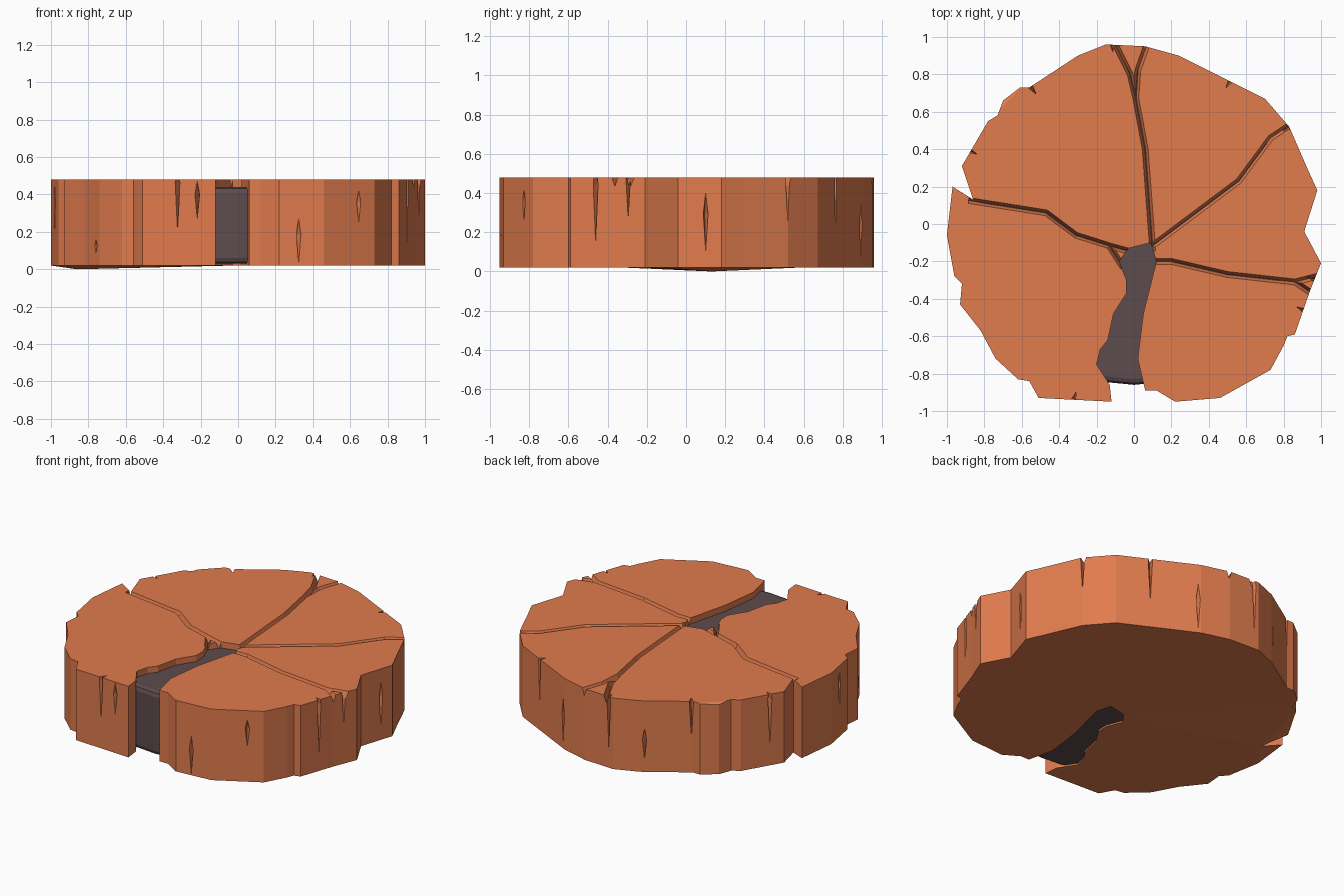
import bpy, bmesh, math
from mathutils import Vector

if "Cube" in bpy.data.objects:
    bpy.data.objects.remove(bpy.data.objects["Cube"])

TOP, BOTTOM = 0.48, 0.02

def material(name, color):
    m = bpy.data.materials.new(name)
    m.diffuse_color = (*color, 1)
    m.use_nodes = True
    m.node_tree.nodes["Principled BSDF"].inputs["Base Color"].default_value = m.diffuse_color
    return m

def make_object(name, bm, mat=None):
    bmesh.ops.recalc_face_normals(bm, faces=bm.faces)
    me = bpy.data.meshes.new(name)
    bm.to_mesh(me)
    bm.free()
    ob = bpy.data.objects.new(name, me)
    bpy.context.collection.objects.link(ob)
    if mat:
        me.materials.append(mat)
    return ob

def hull(bm, points):
    verts = [bm.verts.new(p) for p in points]
    bmesh.ops.convex_hull(bm, input=verts)

orange = material("orange_rock", (0.75, 0.2, 0.075))
dark = material("dark_core", (0.11, 0.07, 0.075))

# Rock outline, anticlockwise from the right side of the front gap
rim = [(0.06, -0.89), (0.12, -0.89), (0.22, -0.95), (0.46, -0.93), (0.73, -0.78),
       (0.80, -0.65), (0.82, -0.60), (0.86, -0.59), (0.94, -0.36), (1.0, -0.21),
       (0.91, -0.04), (0.98, 0.18), (0.93, 0.29), (0.83, 0.52), (0.70, 0.67),
       (0.24, 0.90), (0.06, 0.95), (-0.15, 0.96), (-0.30, 0.90), (-0.56, 0.73),
       (-0.61, 0.73), (-0.70, 0.66), (-0.73, 0.58), (-0.78, 0.55), (-0.92, 0.31),
       (-0.86, 0.13), (-0.97, 0.20), (-1.0, -0.06), (-0.96, -0.28), (-0.92, -0.32),
       (-0.93, -0.43), (-0.82, -0.57), (-0.74, -0.72), (-0.62, -0.83),
       (-0.56, -0.84), (-0.51, -0.93), (-0.12, -0.95)]
gap = [(-0.13, -0.86), (-0.20, -0.75), (-0.18, -0.67), (-0.14, -0.62), (-0.11, -0.48),
       (-0.04, -0.37), (-0.04, -0.30), (-0.08, -0.20), (-0.03, -0.13), (0.09, -0.10),
       (0.12, -0.20), (0.10, -0.28), (0.05, -0.48), (0.02, -0.72), (0.05, -0.85)]

# Rock slab, with one underside corner dipping to the ground
bm = bmesh.new()
outline = rim + gap
n = len(outline)
low = [bm.verts.new((x, y, 0.0 if (x, y) == (-0.86, 0.13) else BOTTOM)) for x, y in outline]
high = [bm.verts.new((x, y, TOP)) for x, y in outline]
bm.faces.new(high)
base = bm.faces.new(low[::-1])
for i in range(n):
    j = (i + 1) % n
    bm.faces.new((low[i], low[j], high[j], high[i]))
bmesh.ops.triangulate(bm, faces=[base])
slab = make_object("rock_slab", bm, orange)

# Cutter: V-shaped grooves across the top
cut = bmesh.new()
cracks = [
    [(0.10, -0.14), (0.06, 0.40), (0.01, 0.67), (-0.02, 0.80), (-0.115, 0.99)],
    [(0.01, 0.67), (0.02, 0.82), (0.08, 0.99)],
    [(0.08, -0.13), (0.56, 0.23), (0.73, 0.46), (0.88, 0.56)],
    [(0.08, -0.20), (0.20, -0.20), (0.50, -0.27), (0.86, -0.31), (1.02, -0.27)],
    [(0.86, -0.31), (0.98, -0.39)],
    [(-0.01, -0.15), (-0.12, -0.12), (-0.31, -0.06), (-0.47, 0.06), (-0.88, 0.125)],
    [(-0.13, -0.12), (-0.06, -0.23)],
]
W, DEPTH = 0.016, 0.045
for path in cracks:
    for a, b in zip(path, path[1:]):
        a, b = Vector((*a, 0)), Vector((*b, 0))
        d = (b - a).normalized()
        side = Vector((-d.y, d.x, 0)) * W
        pts = []
        for p in (a - d * 0.004, b + d * 0.004):
            for s in (-1.2, 1.2):
                pts.append(p + side * s + Vector((0, 0, TOP + 0.01)))
            pts.append(p + Vector((0, 0, TOP - DEPTH)))
        hull(cut, pts)

# Cutter: slim upright splits around the wall
def rim_point(angle):
    d = Vector((math.cos(angle), math.sin(angle)))
    best = 0.9
    for p, q in zip(rim, rim[1:]):
        p, e = Vector(p), Vector(q) - Vector(p)
        den = d.x * e.y - d.y * e.x
        if abs(den) > 1e-6:
            t = (p.x * e.y - p.y * e.x) / den
            u = (p.x * d.y - p.y * d.x) / den
            if t > 0 and 0 <= u <= 1:
                best = t
    return Vector((d.x * best, d.y * best, 0)), Vector((d.x, d.y, 0))

splits = [(-109, 0.20, 0.6), (-103, 0.27, 0.47), (-71, 0.03, 0.27), (-52, 0.25, 0.42),
          (-138, 0.08, 0.16), (-27, 0.14, 0.6), (-17, 0.27, 0.6), (6, 0.10, 0.40),
          (32, 0.26, 0.6), (56, 0.2, 0.6), (74, 0.05, 0.35), (97, 0.15, 0.6),
          (110, 0.1, 0.3), (127, 0.25, 0.6), (156, 0.15, 0.6), (190, 0.2, 0.45)]
for deg, z0, z1 in splits:
    p, out = rim_point(math.radians(deg))
    side = Vector((-out.y, out.x, 0))
    mid = p + Vector((0, 0, z0 + 0.65 * (z1 - z0)))
    hull(cut, [p + Vector((0, 0, z0)), p + Vector((0, 0, z1)), mid + side * 0.013,
               mid - side * 0.013, mid + out * 0.04, mid - out * 0.05])

# Cutter: chipped back-left corner
hull(cut, [(-0.74, 0.56, TOP + 0.01), (-0.55, 0.75, TOP + 0.01), (-0.8, 0.8, TOP + 0.01),
           (-0.72, 0.70, TOP - 0.03)])
cutter = make_object("crack_cutter", cut)
cutter.hide_render = True

mod = slab.modifiers.new("cracks", 'BOOLEAN')
mod.operation = 'DIFFERENCE'
mod.solver = 'EXACT'
mod.use_self = True
mod.object = cutter
bpy.context.view_layer.objects.active = slab
bpy.ops.object.modifier_apply(modifier=mod.name)
bpy.data.objects.remove(cutter)

# Dark inner core seen through the front gap
bm = bmesh.new()
bmesh.ops.create_cone(bm, cap_ends=True, segments=32, radius1=0.86, radius2=0.86, depth=0.41)
bmesh.ops.translate(bm, verts=bm.verts, vec=(0, 0, 0.235))
edges = [e for e in bm.edges if abs(e.verts[0].co.z - e.verts[1].co.z) < 0.01]
bmesh.ops.bevel(bm, geom=edges, offset=0.03, segments=2, profile=0.5, affect='EDGES')
make_object("inner_core", bm, dark)
